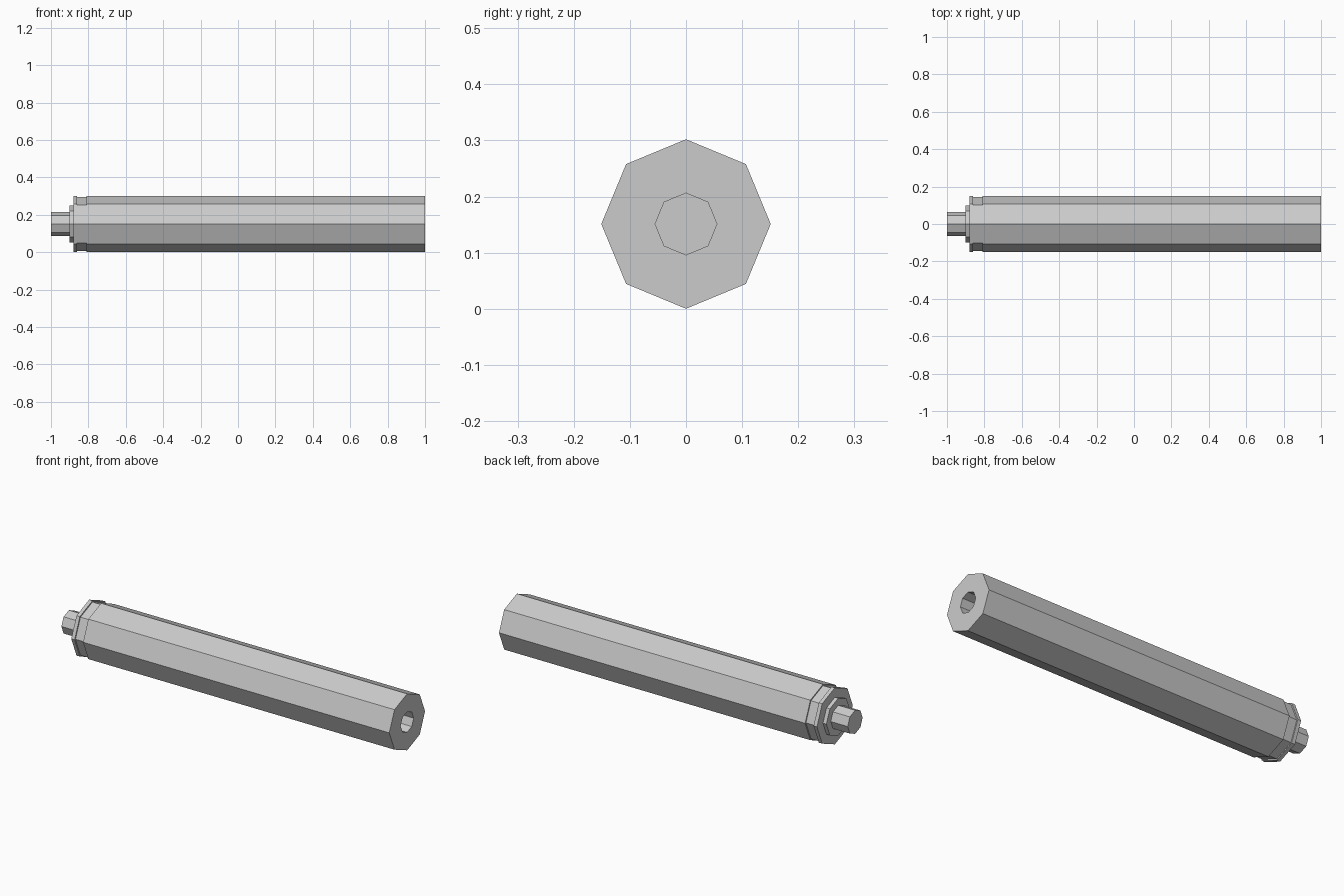
import bpy, bmesh, math

cube = bpy.data.objects.get("Cube")
if cube:
    bpy.data.objects.remove(cube, do_unlink=True)

SIDES = 8
AXIS_Z = 0.151

grey = bpy.data.materials.new("light_grey")
grey.use_nodes = True
colour = (0.6, 0.6, 0.6, 1)
grey.diffuse_color = colour
grey.node_tree.nodes["Principled BSDF"].inputs["Base Color"].default_value = colour


def turned_part(name, profile):
    """Sweep (x, radius) points around the long axis and cap both ends."""
    bm = bmesh.new()
    rings = []
    for x, r in profile:
        angles = [math.tau * i / SIDES for i in range(SIDES)]
        rings.append([bm.verts.new((x, r * math.sin(a), AXIS_Z + r * math.cos(a)))
                      for a in angles])
    for a, b in zip(rings, rings[1:]):
        for i in range(SIDES):
            j = (i + 1) % SIDES
            bm.faces.new((a[i], a[j], b[j], b[i]))
    bm.faces.new(rings[0])
    bm.faces.new(rings[-1])
    bmesh.ops.recalc_face_normals(bm, faces=bm.faces)
    mesh = bpy.data.meshes.new(name)
    bm.to_mesh(mesh)
    bm.free()
    mesh.materials.append(grey)
    obj = bpy.data.objects.new(name, mesh)
    bpy.context.collection.objects.link(obj)


# Main tube with grooved rim at one end and a blind bore at the other
turned_part("tube_body", [(-0.88, 0.151), (-0.86, 0.151), (-0.86, 0.144),
                          (-0.81, 0.144), (-0.81, 0.151), (1.0, 0.151),
                          (1.0, 0.055), (0.75, 0.055)])
# Stepped collar and mounting stub
turned_part("end_collar", [(-0.90, 0.10), (-0.88, 0.10)])
turned_part("mounting_stub", [(-1.0, 0.063), (-0.90, 0.063)])
